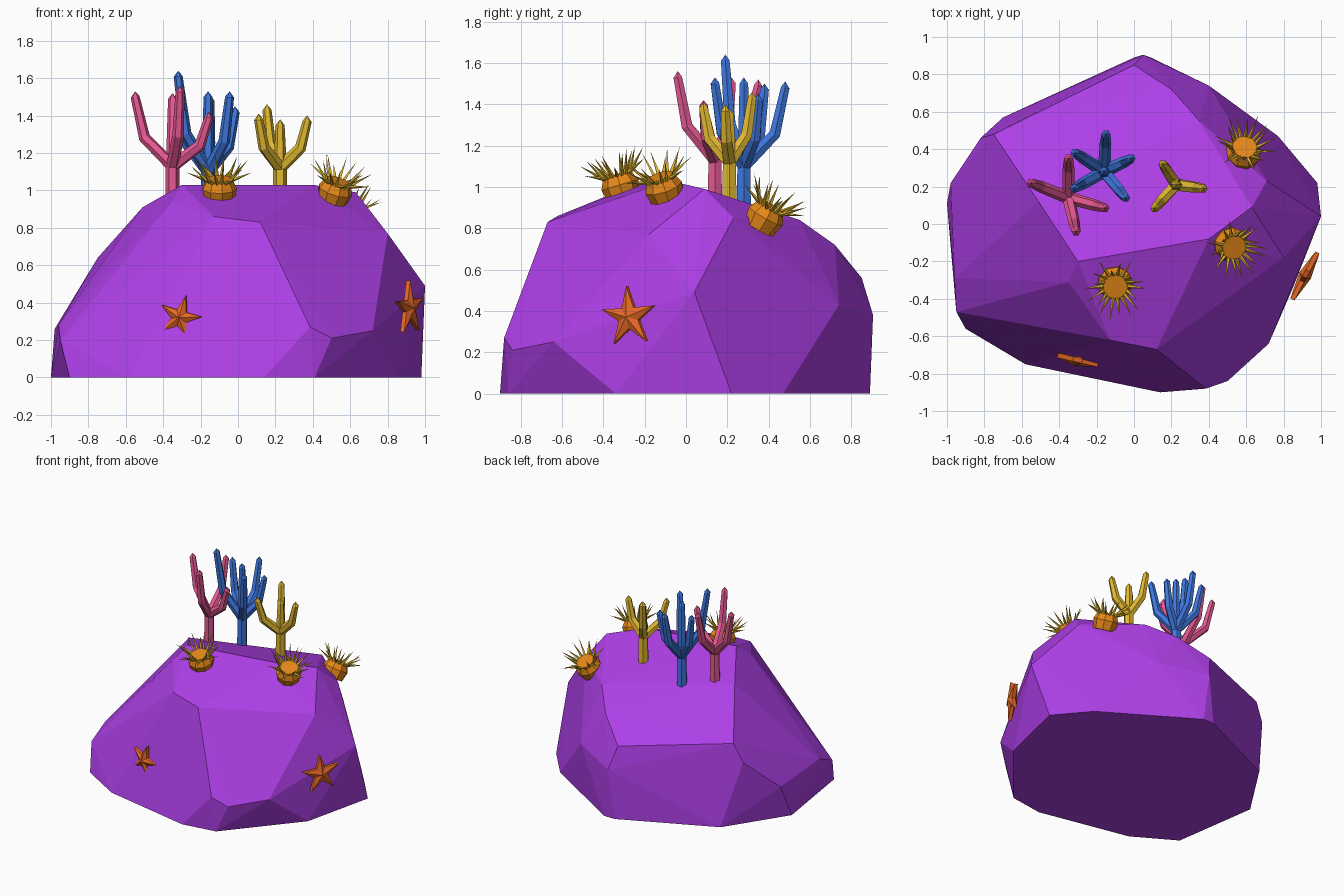
import bpy, bmesh
from math import cos, sin, pi, radians
from mathutils import Vector, Matrix

if "Cube" in bpy.data.objects:
    bpy.data.objects.remove(bpy.data.objects["Cube"])


def material(name, color):
    m = bpy.data.materials.new(name)
    m.diffuse_color = (*color, 1)
    m.use_nodes = True
    m.node_tree.nodes["Principled BSDF"].inputs["Base Color"].default_value = m.diffuse_color
    return m


PURPLE = material("purple", (0.42, 0.05, 0.80))
PINK = material("pink", (0.80, 0.10, 0.30))
BLUE = material("blue", (0.05, 0.19, 0.75))
YELLOW = material("yellow", (0.75, 0.48, 0.03))
AMBER = material("amber", (0.80, 0.25, 0.01))
ORANGE = material("orange", (0.80, 0.14, 0.02))


def finish(bm, name, *mats):
    bmesh.ops.recalc_face_normals(bm, faces=bm.faces)
    me = bpy.data.meshes.new(name)
    bm.to_mesh(me)
    bm.free()
    for m in mats:
        me.materials.append(m)
    ob = bpy.data.objects.new(name, me)
    bpy.context.collection.objects.link(ob)
    return ob


def tube(bm, pts, radii, sides=6, mat=0):
    """Faceted tube along a path; a zero end radius makes a point."""
    pts = [Vector(p) for p in pts]
    rings = []
    for i, p in enumerate(pts):
        d = (pts[min(i + 1, len(pts) - 1)] - pts[max(i - 1, 0)]).normalized()
        u = (Vector((1, 0, 0)) - d * d.x).normalized()
        v = d.cross(u)
        if radii[i] == 0:
            rings.append([bm.verts.new(p)] * sides)
        else:
            rings.append([bm.verts.new(p + radii[i] * (u * cos(2 * pi * k / sides) + v * sin(2 * pi * k / sides)))
                          for k in range(sides)])
    for a, b in zip(rings, rings[1:]):
        for k in range(sides):
            j = (k + 1) % sides
            vs = list(dict.fromkeys((a[k], a[j], b[j], b[k])))
            bm.faces.new(vs).material_index = mat
    for r, rad in ((rings[0], radii[0]), (rings[-1], radii[-1])):
        if rad:
            bm.faces.new(r).material_index = mat


# Rock: chiselled convex boulder with a flat underside
corners = [
    # base
    (.14, -.90, 0), (.41, -.86, 0), (.85, -.34, 0), (.98, .22, 0), (.77, .47, 0), (.09, .89, 0), (0, .89, 0),
    (-.70, .57, 0), (-1, .11, 0), (-.90, -.56, 0), (-.58, -.75, 0),
    # middle
    (.385, -.88, .27), (.50, -.84, .21), (.72, -.64, .25), (1, .04, .49), (.40, .74, .43), (.05, .905, .38),
    (0, .85, .56), (-.75, .48, .64), (-.82, .46, .50), (-.98, .22, .26), (-.96, -.29, .28), (-.95, -.47, .2),
    (-.66, -.42, .46),
    # top
    (.12, -.67, .83), (-.13, -.62, .86), (-.35, -.31, .94), (-.30, -.20, 1.03), (.40, -.08, 1.03),
    (.63, .09, .99), (.80, -.18, .77), (.71, .23, .85), (.35, .55, .84), (.20, .72, .72), (-.51, .12, .91),
]
bm = bmesh.new()
for c in corners:
    bm.verts.new(c)
hull = bmesh.ops.convex_hull(bm, input=bm.verts)
bmesh.ops.delete(bm, geom=list({v for v in hull["geom_interior"] if isinstance(v, bmesh.types.BMVert)}),
                 context='VERTS')
bmesh.ops.dissolve_limit(bm, angle_limit=radians(2), verts=bm.verts, edges=bm.edges)
finish(bm, "rock", PURPLE)


# Corals: a trunk with elbowed branches
def coral(name, mat, base, fork, tips):
    bm = bmesh.new()
    x, y, z = base
    tube(bm, [(x, y, z), (x, y, fork + .03)], [.040, .036])
    for tx, ty, tz in tips:
        tip = Vector((tx, ty, tz))
        root = Vector((x, y, fork))
        elbow = Vector((x + (tx - x) * .75, y + (ty - y) * .75, fork + (tz - fork) * .38))
        tube(bm, [root, elbow, tip - Vector((0, 0, .03)), tip], [.034, .031, .024, 0])
    finish(bm, name, mat)


coral("pink_coral", PINK, (-.35, .14, .88), 1.13,
      [(-.55, .22, 1.53), (-.35, .35, 1.52), (-.31, -.04, 1.56), (-.155, .085, 1.42)])
coral("blue_coral", BLUE, (-.16, .28, .85), 1.10,
      [(-.32, .19, 1.64), (-.15, .48, 1.51), (-.015, .35, 1.45), (-.045, .14, 1.53), (-.315, .38, 1.50),
       (-.16, .28, 1.53)])
coral("yellow_coral", YELLOW, (.225, .21, .90), 1.12,
      [(.155, .32, 1.46), (.37, .19, 1.40), (.11, .085, 1.41), (.225, .21, 1.38)])


# Sea urchins: faceted drum with spines fanning from the rim
def urchin(name, centre, axis):
    bm = bmesh.new()
    tube(bm, [(0, 0, -.07), (0, 0, .0), (0, 0, .055)], [.080, .095, .068], 9)
    for k in range(18):
        a = 2 * pi * k / 18
        e, length = ((radians(22), .12), (radians(45), .14), (radians(62), .13))[k % 3]
        out = Vector((cos(a), sin(a), 0))
        root = out * .065 + Vector((0, 0, .045))
        d = out * cos(e) + Vector((0, 0, sin(e)))
        tube(bm, [root, root + d * length], [.011, 0], 4, 1)
    ob = finish(bm, name, AMBER, YELLOW)
    rot = Vector(axis).to_track_quat('Z', 'Y').to_matrix().to_4x4()
    ob.matrix_world = Matrix.Translation(centre) @ rot


urchin("urchin_front", (-.10, -.32, 1.01), (0, -.30, 1))
urchin("urchin_right", (.52, -.11, 1.00), (.32, -.32, 1))
urchin("urchin_back", (.585, .385, .86), (.15, .58, 1))


# Starfish: five-armed star ridged towards its centre
def starfish(name, centre, normal, radius, turn):
    n = Vector(normal).normalized()
    up = Vector((0, 0, 1))
    side = up.cross(n)
    c = Vector(centre)
    bm = bmesh.new()
    rings = []
    for off in (-.012, .012):
        ring = []
        for k in range(10):
            r = radius if k % 2 == 0 else radius * .37
            a = radians(turn + 36 * k)
            ring.append(bm.verts.new(c + n * off + r * (side * cos(a) + up * sin(a))))
        rings.append(ring)
    poles = [bm.verts.new(c + n * h) for h in (-.035, .035)]
    for k in range(10):
        j = (k + 1) % 10
        bm.faces.new((rings[0][k], rings[0][j], rings[1][j], rings[1][k]))
        for ring, pole in zip(rings, poles):
            bm.faces.new((ring[k], ring[j], pole))
    finish(bm, name, ORANGE)


starfish("starfish_front", (-.31, -.725, .32), (-.22, -.97, 0), .122, 2)
starfish("starfish_right", (.915, -.275, .37), (.88, -.47, 0), .150, 94)
